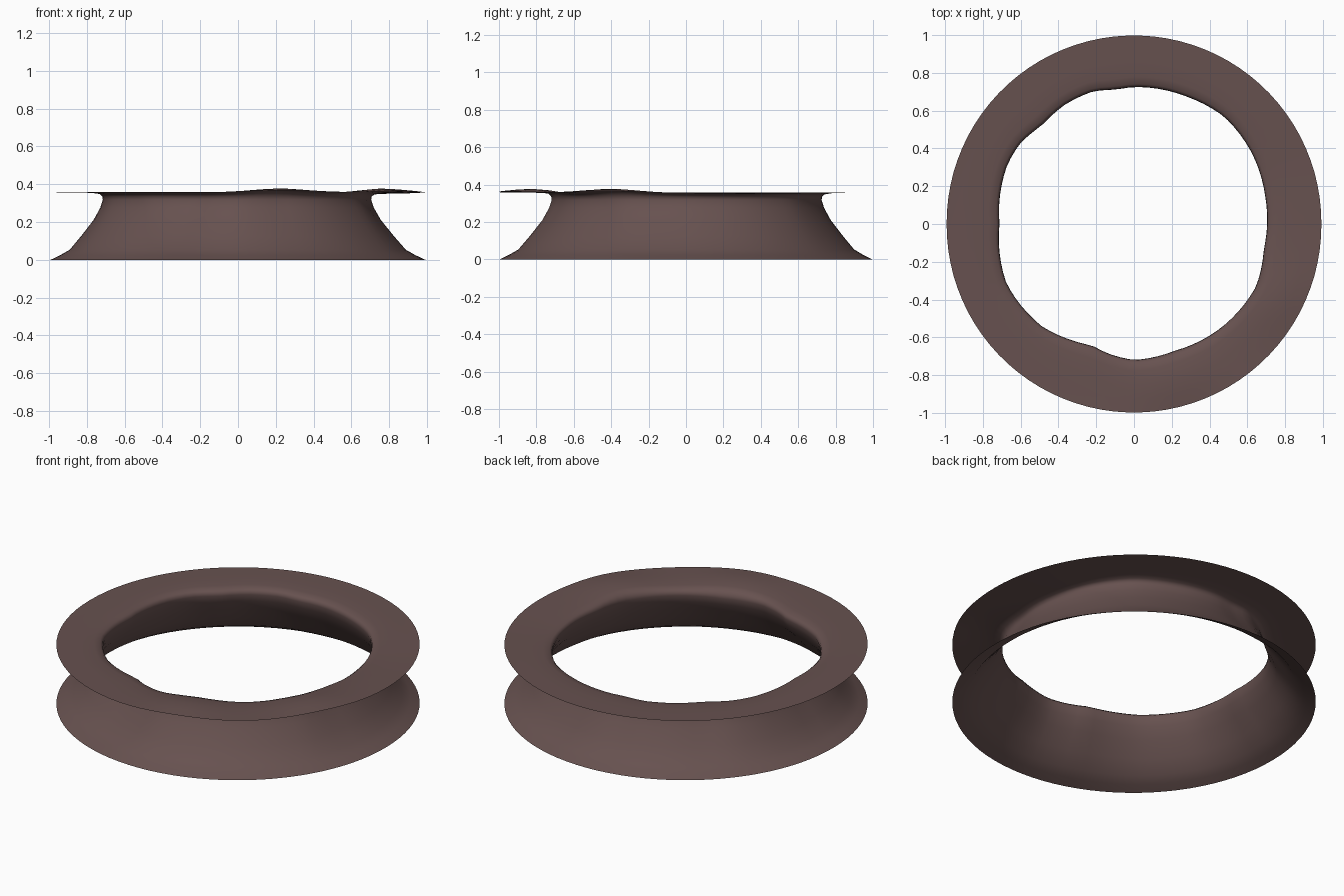
import bpy, bmesh, math

if "Cube" in bpy.data.objects:
    bpy.data.objects.remove(bpy.data.objects["Cube"])

SEG = 90

# uneven neck: (angle in degrees, radius)
NECK = [(0, .705), (12, .71), (31, .728), (50, .742), (67, .73), (90, .725),
        (98, .717), (107, .735), (120, .73), (133, .714), (145, .739), (155, .74),
        (180, .712), (205, .745), (228, .729), (241, .70), (251, .68), (259, .70),
        (270, .72), (288, .705), (310, .717), (333, .726), (349, .70), (360, .705)]

# profile: (0 = neck, 1 = outer rim; height), from the foot up and out over the flange
PROFILE = [(1, 0), (.82, .024), (.64, .053), (.42, .125), (.18, .21), (.05, .275),
           (0, .318), (.01, .336), (.06, .348), (.2, .354), (.5, .357), (.75, .357), (1, .358)]


def neck_radius(deg):
    for (a0, r0), (a1, r1) in zip(NECK, NECK[1:]):
        if a0 <= deg <= a1:
            return r0 + (r1 - r0) * (deg - a0) / (a1 - a0)


def flange_wave(deg, t):
    # two low bumps and gentle dips, fading towards neck and rim
    def bump(centre, width):
        d = (deg - centre + 180) % 360 - 180
        return math.exp(-(d / width) ** 2)
    w = .02 * bump(285, 14) + .02 * bump(332, 14) - .007 * bump(20, 20)
    return w * math.sin(math.pi * min(1, .15 + .7 * t))


mat = bpy.data.materials.new("dull_brown")
mat.diffuse_color = (.135, .083, .079, 1)
mat.use_nodes = True
mat.node_tree.nodes["Principled BSDF"].inputs["Base Color"].default_value = mat.diffuse_color

# flared ring: one thin open sheet
bm = bmesh.new()
rings = []
for k, (t, z) in enumerate(PROFILE):
    ring = []
    for i in range(SEG):
        deg = 360 * i / SEG
        a = math.radians(deg)
        outer = .992 + .006 * abs(math.sin(a))
        inner = neck_radius(deg)
        r = inner + t * (outer - inner)
        h = z + (flange_wave(deg, t) if k > 7 else 0)
        ring.append(bm.verts.new((r * math.cos(a), r * math.sin(a), h)))
    rings.append(ring)
for lo, hi in zip(rings, rings[1:]):
    for i in range(SEG):
        j = (i + 1) % SEG
        bm.faces.new((lo[i], lo[j], hi[j], hi[i]))
for f in bm.faces:
    f.smooth = True

mesh = bpy.data.meshes.new("flared_ring")
bm.to_mesh(mesh)
bm.free()
mesh.materials.append(mat)
obj = bpy.data.objects.new("flared_ring", mesh)
bpy.context.collection.objects.link(obj)
